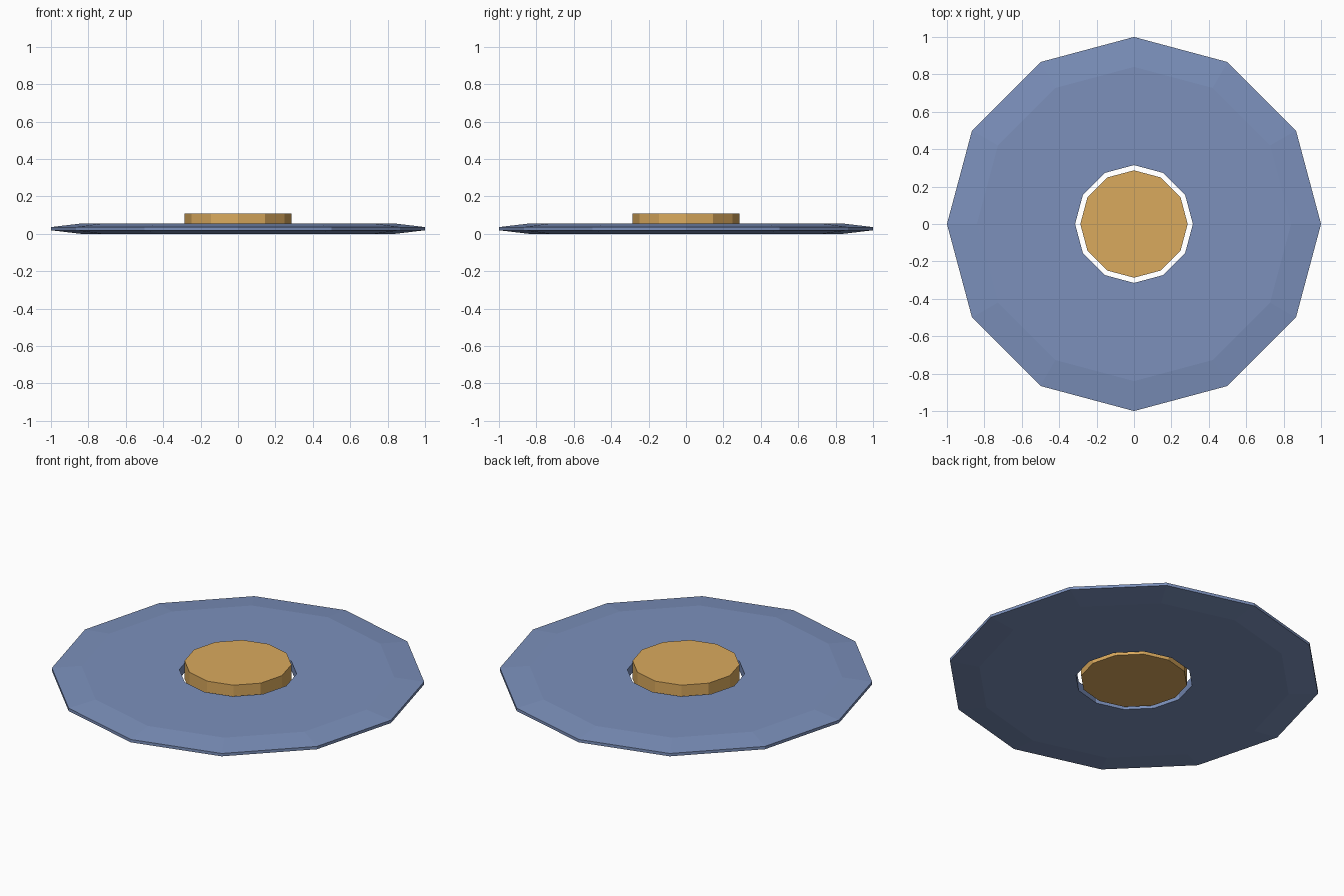
import bpy
from math import cos, sin, pi

if "Cube" in bpy.data.objects:
    bpy.data.objects.remove(bpy.data.objects["Cube"])

SIDES = 12


def material(name, colour):
    mat = bpy.data.materials.new(name)
    mat.diffuse_color = colour
    mat.use_nodes = True
    mat.node_tree.nodes["Principled BSDF"].inputs["Base Color"].default_value = mat.diffuse_color
    return mat


def lathe(name, profile, mat, closed):
    """Spin (radius, z) points round z; an open profile gets end caps."""
    n = len(profile)
    verts = [(r * cos(2 * pi * i / SIDES), r * sin(2 * pi * i / SIDES), z)
             for i in range(SIDES) for r, z in profile]
    faces = []
    for i in range(SIDES):
        a, b = i * n, (i + 1) % SIDES * n
        for j in range(n if closed else n - 1):
            k = (j + 1) % n
            faces.append((a + j, b + j, b + k, a + k))
    if not closed:
        faces.append([i * n for i in reversed(range(SIDES))])
        faces.append([i * n + n - 1 for i in range(SIDES)])
    mesh = bpy.data.meshes.new(name)
    mesh.from_pydata(verts, [], faces)
    mesh.materials.append(mat)
    obj = bpy.data.objects.new(name, mesh)
    bpy.context.collection.objects.link(obj)
    return obj


blue = material("blue", (0.20, 0.28, 0.50, 1))
gold = material("gold", (0.70, 0.40, 0.11, 1))

# Flat ring with a tapered outer rim
lathe("disc_ring", [(0.315, 0.0), (0.84, 0.0), (1.0, 0.019), (1.0, 0.036),
                    (0.84, 0.055), (0.315, 0.055)], blue, True)

# Centre button, standing loose in the hole
lathe("centre_button", [(0.287, 0.0), (0.287, 0.108)], gold, False)
